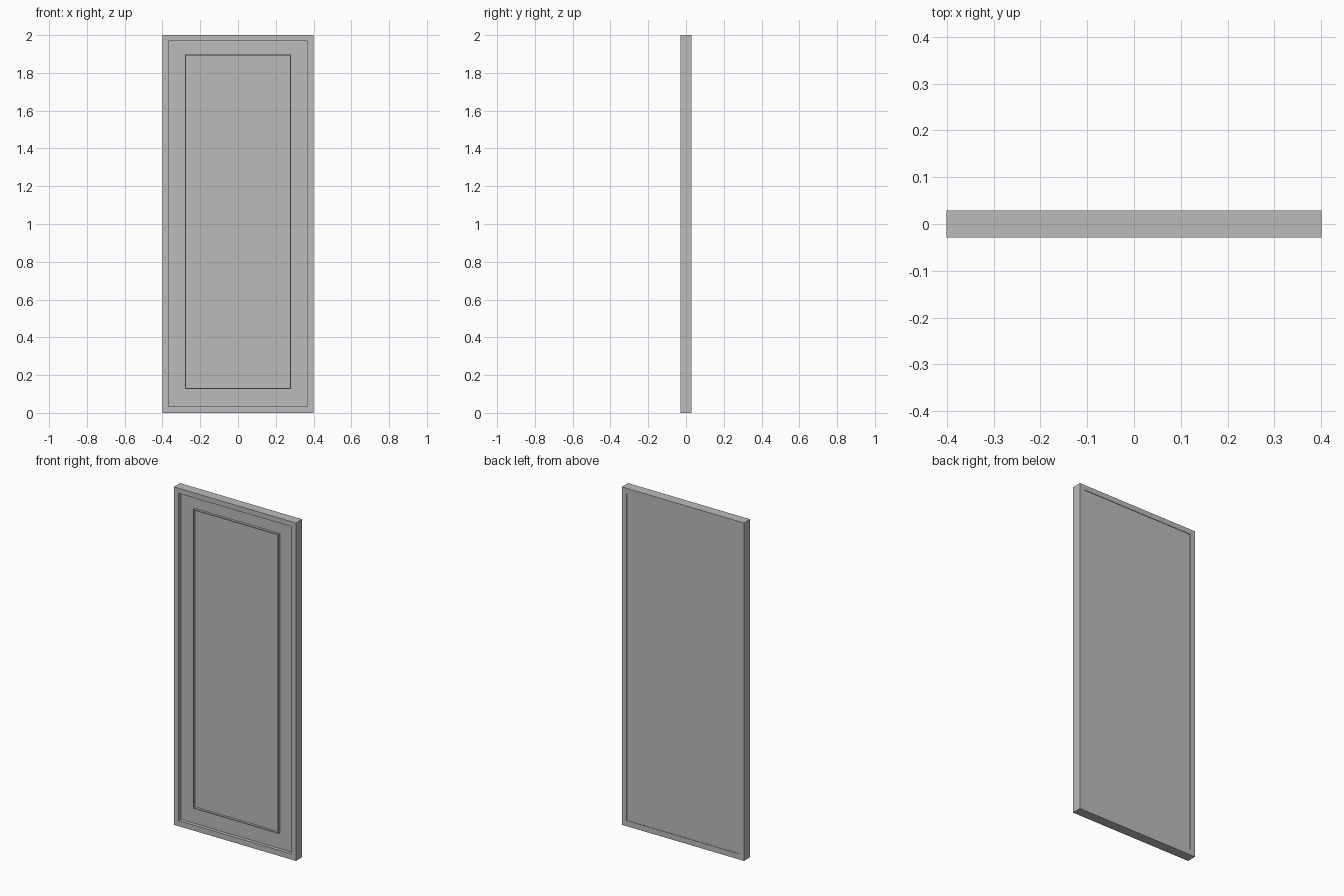
import bpy
import bmesh

cube = bpy.data.objects.get("Cube")
if cube:
    bpy.data.objects.remove(cube, do_unlink=True)

GREY = (0.5, 0.5, 0.5, 1)
mat = bpy.data.materials.new("door_grey")
mat.use_nodes = True
mat.diffuse_color = GREY
mat.node_tree.nodes["Principled BSDF"].inputs["Base Color"].default_value = GREY


def finish(name, bm):
    bmesh.ops.recalc_face_normals(bm, faces=bm.faces)
    mesh = bpy.data.meshes.new(name)
    bm.to_mesh(mesh)
    bm.free()
    mesh.materials.append(mat)
    obj = bpy.data.objects.new(name, mesh)
    bpy.context.collection.objects.link(obj)
    return obj


def rect(bm, half_width, bottom, top, y):
    corners = [(-1, bottom), (1, bottom), (1, top), (-1, top)]
    return [bm.verts.new((sx * half_width, y, z)) for sx, z in corners]


def ring(name, outer, inner, front, back):
    """Rectangular frame between two (half width, bottom, top) outlines."""
    bm = bmesh.new()
    loops = [rect(bm, *outer, front), rect(bm, *inner, front),
             rect(bm, *inner, back), rect(bm, *outer, back)]
    for a, b in zip(loops, loops[1:] + loops[:1]):
        for i in range(4):
            j = (i + 1) % 4
            bm.faces.new((a[i], a[j], b[j], b[i]))
    return finish(name, bm)


def slab(name, outline, front, back):
    bm = bmesh.new()
    a, b = rect(bm, *outline, front), rect(bm, *outline, back)
    bm.faces.new(a)
    bm.faces.new(b)
    for i in range(4):
        j = (i + 1) % 4
        bm.faces.new((a[i], a[j], b[j], b[i]))
    return finish(name, bm)


def inset(outline, d):
    half_width, bottom, top = outline
    return half_width - d, bottom + d, top - d


door = (0.4, 0.0, 2.0)
opening = (0.368, 0.033, 1.97)
moulding = (0.28, 0.127, 1.898)
half_depth = 0.029

# Outer frame
ring("outer_frame", door, opening, -half_depth, half_depth)
# Panel set back deeply at the front and slightly at the back
slab("door_panel", opening, -0.009, half_depth - 0.003)
# Thin raised moulding on the front of the panel
ring("panel_moulding", moulding, inset(moulding, 0.005), -0.023, -0.008)
